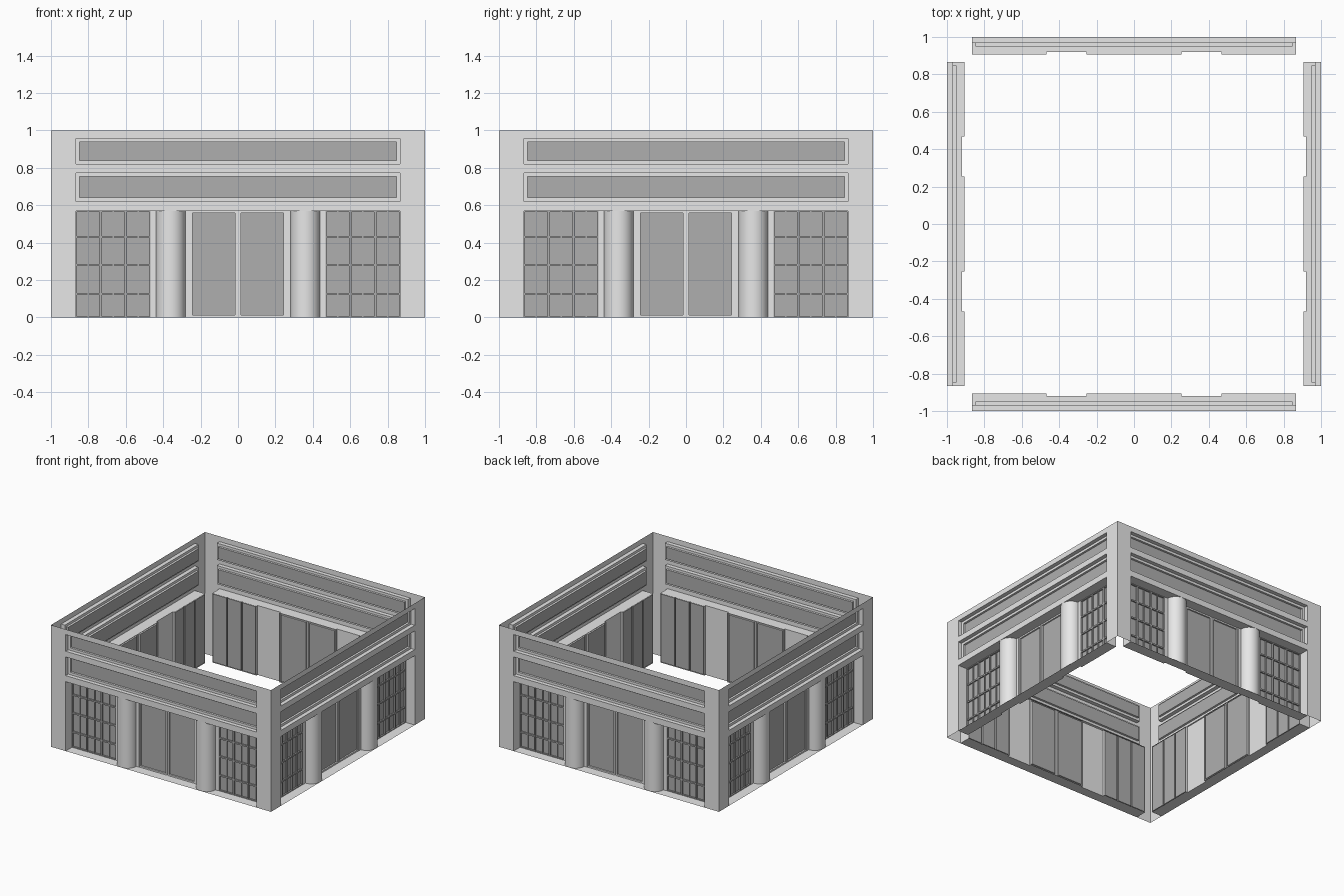
import bpy, bmesh, math
from mathutils import Matrix

cube = bpy.data.objects.get("Cube")
if cube:
    bpy.data.objects.remove(cube, do_unlink=True)


def material(name, value):
    m = bpy.data.materials.new(name)
    m.use_nodes = True
    color = (value, value, value, 1)
    m.diffuse_color = color
    m.node_tree.nodes["Principled BSDF"].inputs["Base Color"].default_value = color
    return m


STONE = material("light stone", 0.8)
GLASS = material("grey panel", 0.43)

HALF = 0.867      # half width of the openings
HEAD = 0.57       # height of the ground floor opening
BACK = -0.905     # plane of the doors and windows
PIER = -0.92      # plane of the wall behind the columns


def quad(bm, pts, mat=0):
    bm.faces.new([bm.verts.new(p) for p in pts]).material_index = mat


def panel(bm, rect, y, mat=0):
    x0, x1, z0, z1 = rect
    quad(bm, [(x0, y, z0), (x1, y, z0), (x1, y, z1), (x0, y, z1)], mat)


def ring(bm, a, ya, b, yb, mat=0):
    """Four faces joining two upright rectangles."""
    def corners(r, y):
        return [(r[0], y, r[2]), (r[1], y, r[2]), (r[1], y, r[3]), (r[0], y, r[3])]
    p, q = corners(a, ya), corners(b, yb)
    for i in range(4):
        j = (i + 1) % 4
        quad(bm, [p[i], p[j], q[j], q[i]], mat)


def inset(rect, d):
    return (rect[0] + d, rect[1] - d, rect[2] + d, rect[3] - d)


def bar(bm, rect, y0, y1, mat=0):
    panel(bm, rect, y0, mat)
    ring(bm, rect, y0, rect, y1, mat)


def finish(bm, name, smooth=False):
    """Make the part once for the front and repeat it on the other sides."""
    bmesh.ops.remove_doubles(bm, verts=bm.verts, dist=0.0001)
    mesh = bpy.data.meshes.new(name)
    bm.to_mesh(mesh)
    bm.free()
    mesh.materials.append(STONE)
    mesh.materials.append(GLASS)
    if smooth:
        mesh.shade_smooth()
    for i, side in enumerate(("front", "left", "back", "right")):
        ob = bpy.data.objects.new(side + "_" + name, mesh)
        ob.matrix_world = Matrix.Rotation(i * math.pi / 2, 4, "Z")
        bpy.context.collection.objects.link(ob)


# Facade sheet: corner strips and the bands around the openings
signs = [(-HALF, HALF, 0.62, 0.773), (-HALF, HALF, 0.82, 0.957)]
bm = bmesh.new()
for x0, x1 in ((-1, -HALF), (HALF, 1)):
    panel(bm, (x0, x1, 0, 1), -1)
for z0, z1 in ((HEAD, signs[0][2]), (signs[0][3], signs[1][2]), (signs[1][3], 1)):
    panel(bm, (-HALF, HALF, z0, z1), -1)
finish(bm, "facade")

# Long recessed bands with a stepped border
bm = bmesh.new()
for outer in signs:
    inner = inset(outer, 0.02)
    ring(bm, outer, -1, outer, -0.967)
    ring(bm, outer, -0.967, inner, -0.967)
    ring(bm, inner, -0.967, inner, -0.95)
    panel(bm, inner, -0.95, 1)
finish(bm, "sign_bands")

# Floor, ceiling and side reveals of the ground floor, stepped by bay
bays = [(-HALF, -0.467, BACK), (-0.467, -0.255, PIER), (-0.255, 0.255, BACK),
        (0.255, 0.467, PIER), (0.467, HALF, BACK)]
bm = bmesh.new()
for x0, x1, y in bays:
    for z in (0, HEAD):
        quad(bm, [(x0, -1, z), (x1, -1, z), (x1, y, z), (x0, y, z)])
    if y == PIER:
        panel(bm, (x0, x1, 0, HEAD), PIER)
    for x in (x0, x1):
        front = -1 if abs(x) == HALF else PIER
        quad(bm, [(x, front, 0), (x, BACK, 0), (x, BACK, HEAD), (x, front, HEAD)])
finish(bm, "ground_floor_recess")

# Half round columns
bm = bmesh.new()
steps, radius = 20, 0.079
for cx in (-0.36, 0.36):
    arc = [(cx - radius * math.cos(math.pi * i / steps),
            PIER - radius * math.sin(math.pi * i / steps)) for i in range(steps + 1)]
    for (ax, ay), (bx, by) in zip(arc, arc[1:]):
        quad(bm, [(ax, ay, 0), (bx, by, 0), (bx, by, HEAD), (ax, ay, HEAD)])
finish(bm, "columns", smooth=True)

# Double doors: light frames around recessed panels
bm = bmesh.new()
for x0, x1 in ((-0.255, -0.005), (0.005, 0.255)):
    leaf = (x0, x1, 0, HEAD)
    pane = inset(leaf, 0.012)
    ring(bm, leaf, -0.917, pane, -0.917)
    ring(bm, pane, -0.917, pane, BACK)
    panel(bm, pane, BACK, 1)
panel(bm, (-0.005, 0.005, 0, HEAD), -0.91)
for x in (-0.005, 0.005):
    quad(bm, [(x, -0.917, 0), (x, -0.91, 0), (x, -0.91, HEAD), (x, -0.917, HEAD)])
finish(bm, "double_doors")

# Windows: three framed lights each side, crossed by thin glazing bars
bm = bmesh.new()
width = (HALF - 0.467) / 3
for start in (-HALF, 0.467):
    for i in range(3):
        x0 = start + i * width
        light = (x0, x0 + width, 0, HEAD)
        pane = inset(light, 0.006)
        ring(bm, light, -0.918, pane, -0.918, 1)
        ring(bm, pane, -0.918, pane, BACK, 1)
        panel(bm, pane, BACK, 1)
        mid = x0 + width / 2
        bar(bm, (mid - 0.004, mid + 0.004, 0.006, HEAD - 0.006), -0.913, BACK, 1)
        for z in (0.125, 0.28, 0.43):
            bar(bm, (pane[0], pane[1], z - 0.006, z + 0.006), -0.916, BACK, 1)
finish(bm, "windows")
